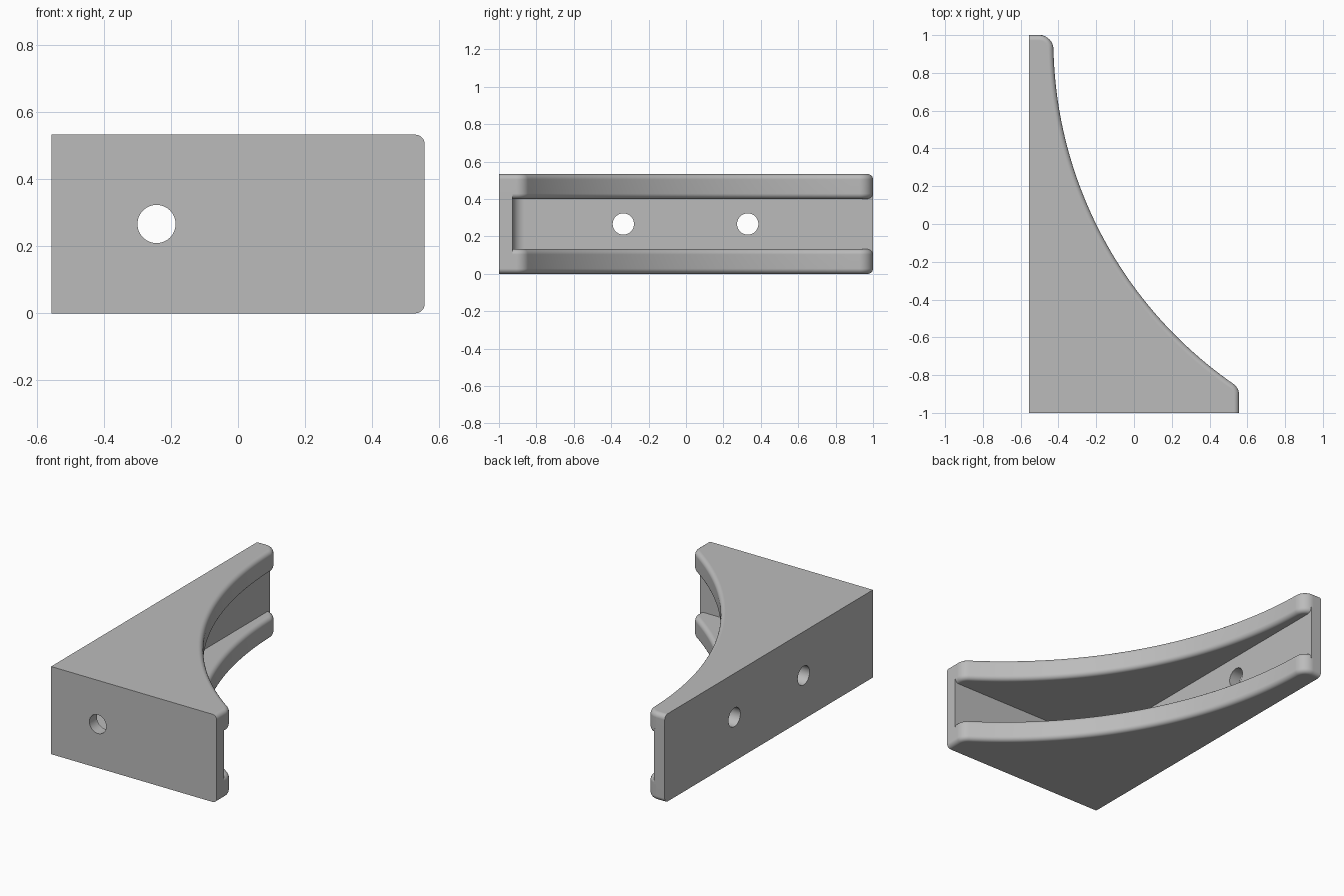
import bpy, bmesh, math
from mathutils import Vector

if "Cube" in bpy.data.objects:
    bpy.data.objects.remove(bpy.data.objects["Cube"])

HX, HY, H = 0.557, 1.0, 0.533      # half width, half length, height
GUSSET, WALL = 0.132, 0.072        # gusset and wall thickness
EDGE, TIP, INNER = 0.028, 0.075, 0.065   # rounding radii
C, R = Vector((1.79, 0.975)), 2.217      # big concave arc


def arc(center, radius, a0, a1, n):
    """Points with their radial directions along an arc."""
    out = []
    for i in range(n + 1):
        a = a0 + (a1 - a0) * i / n
        d = Vector((math.cos(a), math.sin(a)))
        out.append((center + d * radius, d))
    return out


def loft(name, layers):
    """Closed solid from a stack of (z, outline) layers."""
    bm = bmesh.new()
    rings = [[bm.verts.new((p.x, p.y, z)) for p in pts] for z, pts in layers]
    for a, b in zip(rings, rings[1:]):
        for i in range(len(a)):
            j = (i + 1) % len(a)
            bm.faces.new((a[i], a[j], b[j], b[i]))
    bm.faces.new(rings[0][::-1])
    bm.faces.new(rings[-1])
    bmesh.ops.recalc_face_normals(bm, faces=bm.faces)
    mesh = bpy.data.meshes.new(name)
    bm.to_mesh(mesh)
    bm.free()
    ob = bpy.data.objects.new(name, mesh)
    bpy.context.collection.objects.link(ob)
    return ob


# Curved outer edge: front tip, concave arc, back tip
tip_x = HX - TIP
front_c = Vector((tip_x, C.y - math.sqrt((R + TIP) ** 2 - (tip_x - C.x) ** 2)))
tip_y = HY - TIP
back_c = Vector((C.x - math.sqrt((R + TIP) ** 2 - (tip_y - C.y) ** 2), tip_y))
fa = math.atan2(*(C - front_c).yx)
ba = math.atan2(*(C - back_c).yx)
edge = [(Vector((HX, -HY)), Vector((1, 0)))]
edge += arc(front_c, TIP, 0, fa, 10)
edge += [(p, -d) for p, d in arc(C, R, fa - math.pi, ba - math.pi, 48)[1:-1]] \
    if fa < ba else \
    [(p, -d) for p, d in arc(C, R, fa + math.pi, ba + math.pi, 48)[1:-1]]
edge += arc(back_c, TIP, ba, math.pi / 2, 12)
edge += [(Vector((-HX, HY)), Vector((0, 1)))]


def outline(offset):
    return [p - n * offset for p, n in edge] + [Vector((-HX, -HY))]


def gusset(name, z0):
    """Flat plate whose curved edge is rounded on both sides."""
    steps = [i * math.pi / 12 for i in range(7)]
    low = [(EDGE * (1 - math.sin(a)), EDGE * (1 - math.cos(a))) for a in steps]
    layers = [(z0 + z, outline(o)) for z, o in reversed(low)]
    layers += [(z0 + GUSSET - z, outline(o)) for z, o in low]
    return loft(name, layers)


bracket = gusset("corner_bracket", 0)
upper = gusset("upper_gusset", H - GUSSET)

# L-shaped walls with a rounded inner corner
ix, iy = -HX + WALL, -HY + WALL
corner = arc(Vector((ix + INNER, iy + INNER)), INNER, 1.5 * math.pi, math.pi, 10)
wall_pts = [Vector(p) for p in ((-HX, HY), (-HX, -HY), (HX, -HY), (HX, iy))]
wall_pts += [p for p, d in corner] + [Vector((ix, HY))]
z_low = GUSSET - EDGE - 0.005
walls = loft("walls", [(z_low, wall_pts), (H - z_low, wall_pts)])


def apply_boolean(tool, operation):
    mod = bracket.modifiers.new("join", 'BOOLEAN')
    mod.operation, mod.object, mod.solver = operation, tool, 'EXACT'
    bpy.context.view_layer.objects.active = bracket
    bpy.ops.object.modifier_apply(modifier=mod.name)
    bpy.data.objects.remove(tool)


apply_boolean(walls, 'UNION')
apply_boolean(upper, 'UNION')

# Screw holes: one in the front wall, two in the side wall
for loc, rot in (((-0.243, -HY, H / 2), (math.pi / 2, 0, 0)),
                 ((-HX, -0.335, H / 2), (0, math.pi / 2, 0)),
                 ((-HX, 0.33, H / 2), (0, math.pi / 2, 0))):
    bpy.ops.mesh.primitive_cylinder_add(vertices=48, radius=0.057, depth=0.3,
                                        location=loc, rotation=rot)
    cutter = bpy.context.object
    cutter.hide_render = True
    apply_boolean(cutter, 'DIFFERENCE')

# Colour and shading
grey = bpy.data.materials.new("grey")
grey.diffuse_color = (0.5, 0.5, 0.5, 1)
grey.use_nodes = True
grey.node_tree.nodes["Principled BSDF"].inputs["Base Color"].default_value = grey.diffuse_color
bracket.data.materials.clear()
bracket.data.materials.append(grey)
for poly in bracket.data.polygons:
    poly.material_index = 0
bpy.ops.object.select_all(action='DESELECT')
bracket.select_set(True)
bpy.context.view_layer.objects.active = bracket
bpy.ops.object.shade_smooth_by_angle(angle=math.radians(30))
weighted = bracket.modifiers.new("clean_normals", 'WEIGHTED_NORMAL')
weighted.keep_sharp = True
